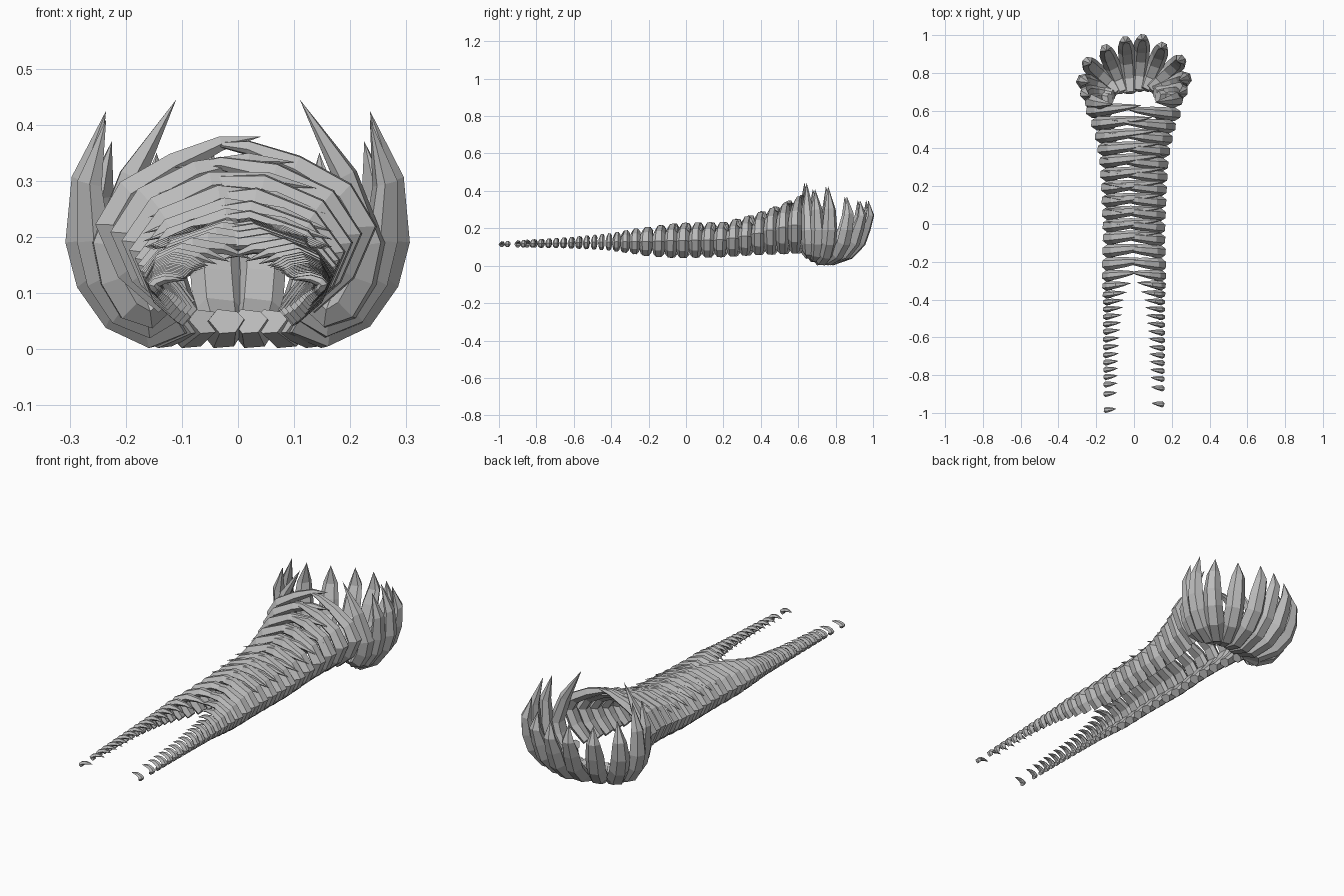
import bpy, bmesh, random
from mathutils import Vector

random.seed(4)
if bpy.data.objects.get("Cube"):
    bpy.data.objects.remove(bpy.data.objects["Cube"])

bone = bpy.data.materials.new("bone_grey")
bone.use_nodes = True
GREY = (0.5, 0.5, 0.5, 1)
bone.diffuse_color = GREY
bone.node_tree.nodes["Principled BSDF"].inputs["Base Color"].default_value = GREY

# Claw cross-section: (across, depth below the outer path)
SECTION = [(-0.5, -0.55), (-0.2, 0), (0.25, -0.05), (0.5, -0.6), (0.3, -0.9), (-0.25, -1)]


def claw(name, path, across, width, thick, taper):
    """Sweep a tapering faceted section along a path, ending in a point."""
    bm = bmesh.new()
    rings = []
    for i, p in enumerate(path[:-1]):
        along = (path[i + 1] - path[max(i - 1, 0)]).normalized()
        out = along.cross(across).normalized()
        rings.append([bm.verts.new(p + across * a * width * taper[i] + out * d * thick * taper[i])
                      for a, d in SECTION])
    tip = bm.verts.new(path[-1])
    n = len(SECTION)
    bm.faces.new(rings[0])
    for low, high in zip(rings, rings[1:]):
        for k in range(n):
            j = (k + 1) % n
            bm.faces.new((low[k], low[j], high[j], high[k]))
    for k in range(n):
        bm.faces.new((rings[-1][k], rings[-1][(k + 1) % n], tip))
    bmesh.ops.recalc_face_normals(bm, faces=bm.faces)
    mesh = bpy.data.meshes.new(name)
    bm.to_mesh(mesh)
    bm.free()
    mesh.materials.append(bone)
    bpy.context.collection.objects.link(bpy.data.objects.new(name, mesh))


# Body profile: y, outer x, bottom z, top z, tip x
PROFILE = [
    (-1.0, 0.16, 0.10, 0.13, 0.095),
    (-0.6, 0.165, 0.092, 0.155, 0.075),
    (-0.4, 0.165, 0.08, 0.175, 0.05),
    (-0.3, 0.17, 0.065, 0.195, 0.0),
    (-0.2, 0.17, 0.05, 0.21, -0.1),
    (-0.05, 0.165, 0.04, 0.23, -0.15),
    (0.2, 0.175, 0.045, 0.235, -0.17),
    (0.35, 0.185, 0.055, 0.275, -0.17),
    (0.5, 0.215, 0.06, 0.345, -0.13),
    (0.6, 0.255, 0.065, 0.38, -0.04),
]


def profile_at(y):
    y = min(max(y, PROFILE[0][0]), PROFILE[-1][0])
    for a, b in zip(PROFILE, PROFILE[1:]):
        if y <= b[0]:
            t = (y - a[0]) / (b[0] - a[0])
            return [u + (v - u) * t for u, v in zip(a[1:], b[1:])]


def rib_claw(side, y, width, index):
    ox, zb, zt, tx = profile_at(y)
    h, span = zt - zb, ox - tx
    lean = 0.1 * span
    rise = min(max((y - 0.35) / 0.25, 0), 1)  # rear claws peak at the tip
    # (x, z, progress of the lean)
    shape = [
        (ox - 0.36 * h, zb, 0),
        (ox - 0.13 * h, zb + 0.2 * h, 0),
        (ox, zb + 0.5 * h, 0),
        (ox - 0.15 * span, zb + (0.82 - 0.08 * rise) * h, 0.1),
        (ox - 0.45 * span, zt - 0.1 * rise * h, 0.4),
        (ox - 0.75 * span, zt - 0.08 * (1 - rise) * h, 0.7),
        (tx, zt - 0.28 * (1 - rise) * h, 1),
    ]
    path = [Vector((side * x, y + lean * t, z)) for x, z, t in shape]
    label = "left" if side > 0 else "right"
    claw(f"{label}_rib_claw_{index}", path, Vector((0, -side, 0)), width,
         min(0.058, 0.012 + 0.22 * h), (0.75, 0.97, 1, 0.9, 0.75, 0.45))


# Two rows of rib claws, growing and meeting over the middle
for side, start in ((-1, -0.985), (1, -0.955)):
    y, index = start, 1
    while y < 0.615:
        grow = min(max((y + 0.42) / 0.2, 0), 1)
        gap = 0.04 + 0.027 * grow
        rib_claw(side, y, gap * (0.85 + 0.25 * grow), index)
        y += {1: 0.085, 2: 0.05}.get(index, gap * random.uniform(0.95, 1.05))
        index += 1

# Crown of upright claws: base xy, outer xy, tip xyz, lift of the base
CROWN = [
    ((0.11, 0.675), (0.26, 0.655), (0.11, 0.645, 0.445), 0.05),
    ((0.10, 0.69), (0.285, 0.71), (0.235, 0.69, 0.41), 0.025),
    ((0.09, 0.705), (0.302, 0.78), (0.235, 0.76, 0.425), 0),
    ((0.075, 0.71), (0.265, 0.88), (0.225, 0.86, 0.37), 0),
    ((0.055, 0.705), (0.155, 0.945), (0.145, 0.93, 0.35), 0),
    ((0.02, 0.70), (0.045, 0.985), (0.045, 0.975, 0.35), 0),
]
RISE = [(0, 0.028), (0.3, 0.002), (0.66, 0.038), (0.9, 0.11), (1, 0.19), (0.96, 0.34)]

for side, label, shift in ((1, "left", 0), (-1, "right", -0.012)):
    for index, (base, outer, tip, lift) in enumerate(CROWN, 1):
        b = Vector((side * base[0], base[1] + shift, 0))
        o = Vector((side * outer[0], outer[1] + shift, 0))
        t = Vector((side * tip[0], tip[1] + shift, tip[2]))
        path = []
        for f, r in RISE:
            p = b.lerp(o, f)
            p.z = r + lift * (1 - f)
            path.append(p)
        # Bend the upper part towards the tip
        path[-1] = path[-2].lerp(t, 0.5) + (o - b).normalized() * 0.025
        path.append(t)
        across = Vector((0, 0, 1)).cross(o - b).normalized()
        claw(f"{label}_crown_claw_{index}", path, -across, 0.085, 0.06,
             (0.75, 0.95, 1.05, 1.05, 1, 0.75))
